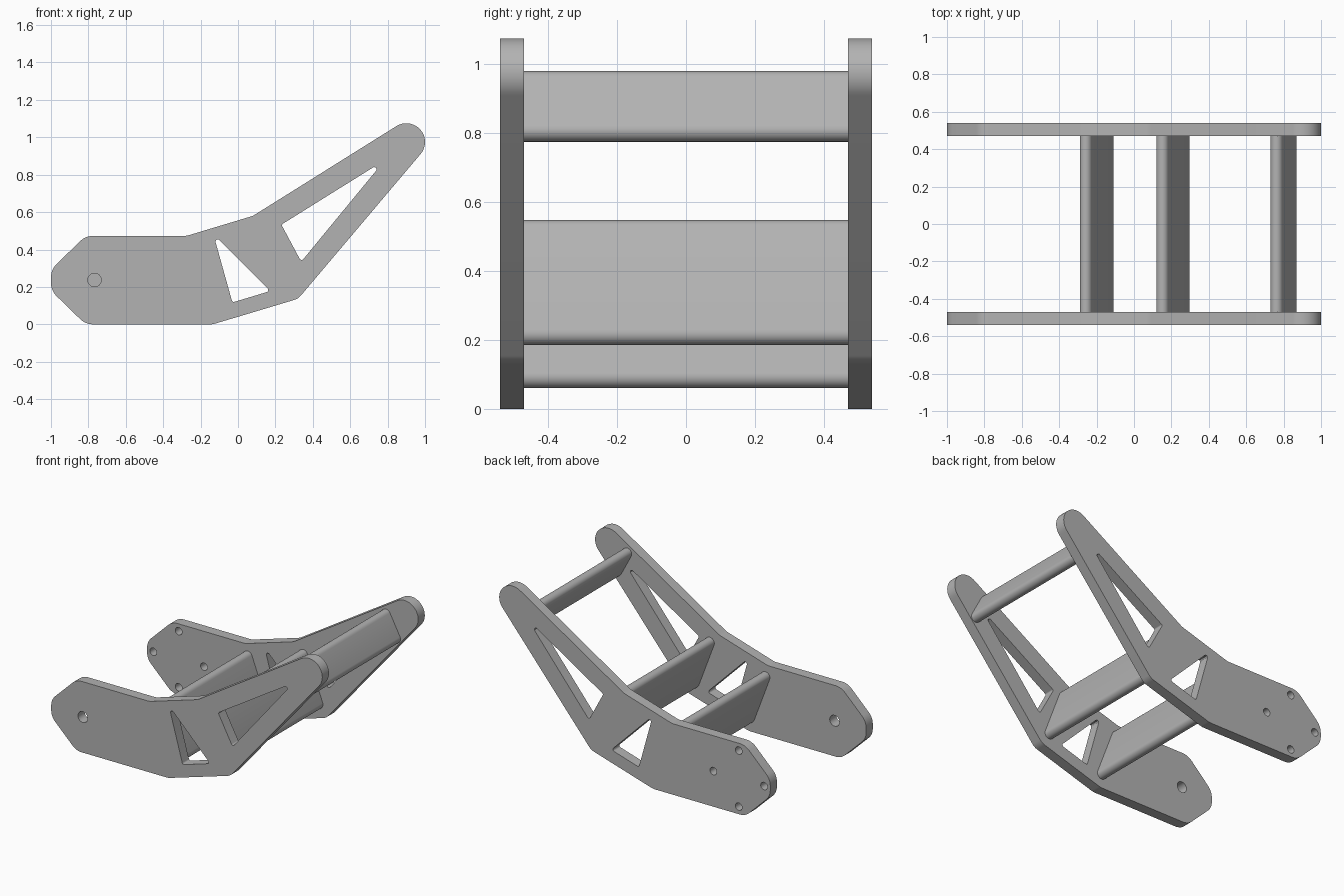
import bpy
import bmesh
from math import cos, sin, pi, radians, tan
from mathutils import Vector

cube = bpy.data.objects.get("Cube")
if cube:
    bpy.data.objects.remove(cube, do_unlink=True)

gray = bpy.data.materials.new("plain_gray")
gray.use_nodes = True
gray.diffuse_color = (0.45, 0.45, 0.45, 1)
gray.node_tree.nodes["Principled BSDF"].inputs["Base Color"].default_value = gray.diffuse_color


def arc(x, z, r, start, end, steps):
    """Points along an arc, angles in degrees."""
    angles = [radians(start + (end - start) * i / steps) for i in range(steps + 1)]
    return [Vector((x + r * cos(a), z + r * sin(a))) for a in angles]


def circle(x, z, r):
    return arc(x, z, r, 0, 360, 32)[:-1]


def rounded(corners):
    """Closed loop with each (x, z, radius) corner filleted."""
    loop = []
    for i, (x, z, r) in enumerate(corners):
        p = Vector((x, z))
        a = (Vector(corners[i - 1][:2]) - p).normalized()
        b = (Vector(corners[(i + 1) % len(corners)][:2]) - p).normalized()
        if r == 0:
            loop.append(p)
            continue
        half = a.angle(b) / 2
        centre = p + (a + b).normalized() * (r / sin(half))
        u = p + a * (r / tan(half)) - centre
        v = p + b * (r / tan(half)) - centre
        for k in range(9):
            t = k / 8
            loop.append(centre + (u * (1 - t) + v * t).normalized() * r)
    return loop


def extrude(name, loops, y, depth):
    """Solid from x-z loops (first is the outline, the rest are holes), centred on y."""
    curve = bpy.data.curves.new(name, "CURVE")
    curve.dimensions = "2D"
    curve.fill_mode = "BOTH"
    curve.extrude = depth / 2
    for loop in loops:
        spline = curve.splines.new("POLY")
        spline.points.add(len(loop) - 1)
        for point, p in zip(spline.points, loop):
            point.co = (p.x, p.y, 0, 1)
        spline.use_cyclic_u = True
    obj = bpy.data.objects.new(name, curve)
    bpy.context.collection.objects.link(obj)
    obj.location.y = y
    obj.rotation_euler.x = pi / 2
    bpy.ops.object.select_all(action="DESELECT")
    obj.select_set(True)
    bpy.context.view_layer.objects.active = obj
    bpy.ops.object.convert(target="MESH")
    obj = bpy.context.object
    bm = bmesh.new()
    bm.from_mesh(obj.data)
    bmesh.ops.remove_doubles(bm, verts=bm.verts, dist=0.0002)
    bmesh.ops.recalc_face_normals(bm, faces=bm.faces)
    bm.to_mesh(obj.data)
    bm.free()
    obj.data.materials.clear()
    obj.data.materials.append(gray)
    bpy.ops.object.shade_smooth_by_angle(angle=radians(30))
    return obj


# Side plate outline: chamfered low end, bent middle, round raised tip
body = rounded([
    (0.847, 1.06, 0), (0.08, 0.58, 0.1), (-0.275, 0.473, 0.1),
    (-0.815, 0.473, 0.1), (-1, 0.293, 0.1), (-1, 0.18, 0.1),
    (-0.815, 0, 0.1), (-0.135, 0, 0.1), (0.322, 0.137, 0.08), (0.975, 0.909, 0),
])
outline = body + arc(0.9, 0.975, 0.1, -40, 122, 24)[1:-1]

# Triangular windows
windows = [
    rounded([(-0.132, 0.483, 0.012), (-0.03, 0.117, 0.012), (0.172, 0.178, 0.012)]),
    rounded([(0.232, 0.533, 0.01), (0.338, 0.335, 0.012), (0.785, 0.878, 0.012)]),
]

# Front plate has one pivot hole, back plate a ring of four bolt holes
hx, hz, ring = -0.767, 0.237, 0.187
pivot = [circle(hx, hz, 0.036)]
bolts = [circle(hx + ring * cos(k * pi / 2), hz + ring * sin(k * pi / 2), 0.025) for k in range(4)]
extrude("front_side_plate", [outline] + windows + pivot, -0.505, 0.07)
extrude("back_side_plate", [outline] + windows + bolts, 0.505, 0.07)


def crossbar(name, top, bottom, r=0.033):
    """Tilted slab with rounded long edges, spanning the side plates."""
    top, bottom = Vector(top), Vector(bottom)
    along = top - bottom
    side = along.orthogonal().normalized() * r
    up = along.normalized() * r
    angles = [k * pi / 12 for k in range(13)]
    loop = [top + side * cos(a) + up * sin(a) for a in angles]
    loop += [bottom - side * cos(a) - up * sin(a) for a in angles]
    extrude(name, [loop], 0, 0.942)


# Crossbars between the plates
crossbar("lower_crossbar", (-0.257, 0.395), (-0.143, 0.093))
crossbar("middle_crossbar", (0.153, 0.515), (0.265, 0.218))
crossbar("upper_crossbar", (0.763, 0.947), (0.837, 0.808))
